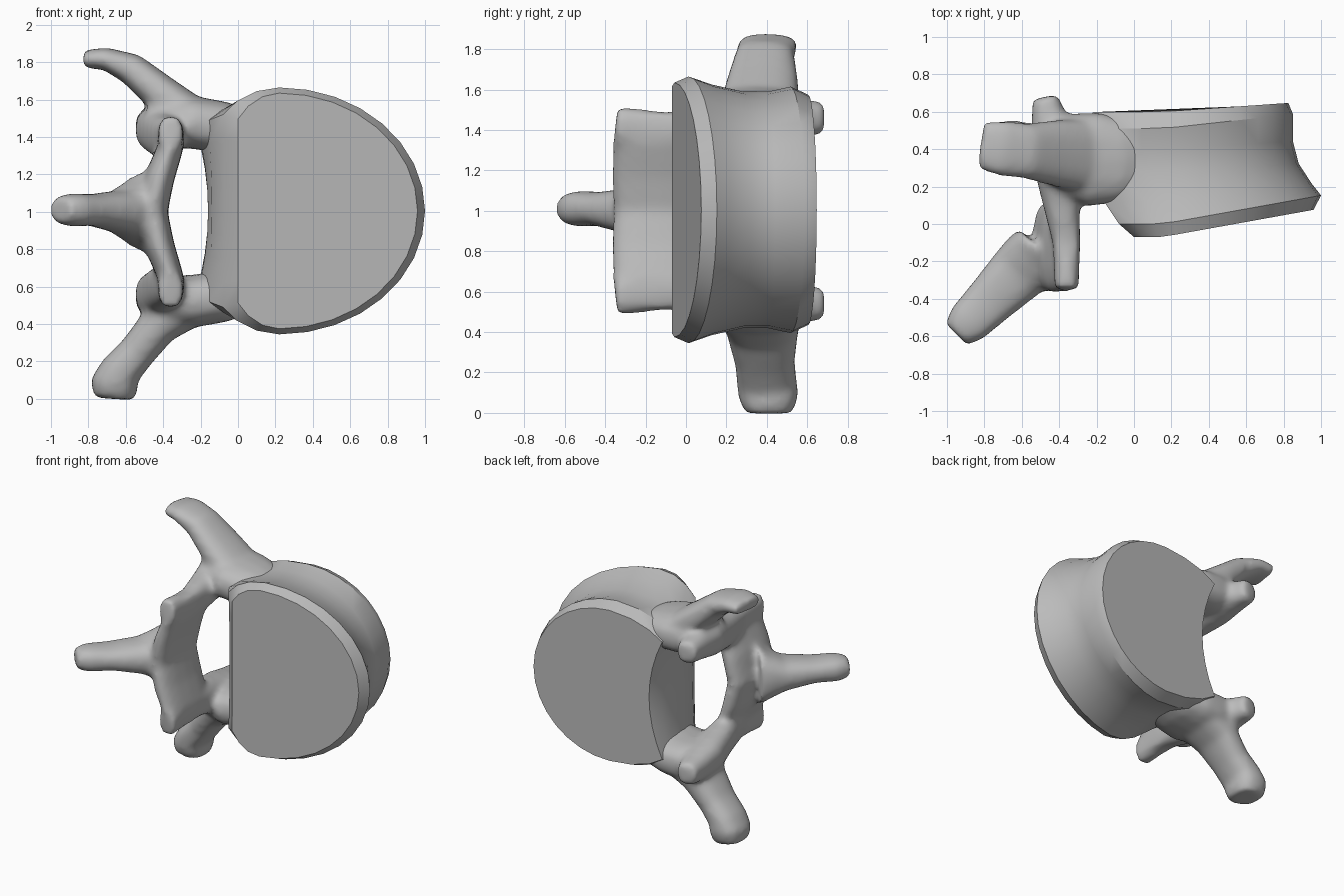
import bpy, bmesh, math
from mathutils import Vector

cube = bpy.data.objects.get("Cube")
if cube:
    bpy.data.objects.remove(cube)

bone = bpy.data.materials.new("bone_grey")
bone.use_nodes = True
bone.diffuse_color = (0.5, 0.5, 0.5, 1)
bone.node_tree.nodes["Principled BSDF"].inputs["Base Color"].default_value = (0.5, 0.5, 0.5, 1)

MID = 1.0  # height of the mirror plane


def bridge(bm, loops):
    """Skin a list of equal-sized point loops and cap both ends."""
    rows = [[bm.verts.new(p) for p in loop] for loop in loops]
    n = len(rows[0])
    for a, b in zip(rows, rows[1:]):
        for i in range(n):
            j = (i + 1) % n
            bm.faces.new((a[i], a[j], b[j], b[i]))
    bm.faces.new(rows[0][::-1])
    bm.faces.new(rows[-1])


def loft(bm, path, wide, flip=False, sides=16):
    """Rounded sections along a path of (x, y, z, half width, half thickness)."""
    pts = [Vector(p[:3]) for p in path]
    if flip:
        for p in pts:
            p.z = 2 * MID - p.z
    loops = []
    for k, p in enumerate(pts):
        t = (pts[min(k + 1, len(pts) - 1)] - pts[max(k - 1, 0)]).normalized()
        w = Vector(wide)
        w = (w - t * w.dot(t)).normalized()
        v = t.cross(w)
        loop = []
        for i in range(sides):
            ang = math.tau * i / sides
            c, s = math.cos(ang), math.sin(ang)
            c = math.copysign(abs(c) ** 0.8, c)
            s = math.copysign(abs(s) ** 0.8, s)
            loop.append(p + w * c * path[k][3] + v * s * path[k][4])
        loops.append(loop)
    bridge(bm, loops)


def finish(bm, name):
    bmesh.ops.recalc_face_normals(bm, faces=bm.faces)
    mesh = bpy.data.meshes.new(name)
    bm.to_mesh(mesh)
    bm.free()
    mesh.materials.append(bone)
    obj = bpy.data.objects.new(name, mesh)
    bpy.context.collection.objects.link(obj)
    return obj


def body_loop(y, slope, right, half, corner, mid):
    """D-shaped outline; the canal side runs between two corners through mid."""
    upper = []
    apex = 0.22
    for i in range(9):  # rounded outer side
        a = math.pi / 2 * i / 8
        upper.append((apex + (right - apex) * math.cos(a), half * math.sin(a)))
    for f, g in ((0.4, 0.97), (0.75, 0.89), (1, 0.78)):  # shoulder to corner
        upper.append((apex + (corner - apex) * f, half * g))
    for f in (0.75, 0.5, 0.25, 0):  # canal wall
        upper.append((mid + (corner - mid) * f * f, half * 0.78 * f))
    outline = upper + [(x, -z) for x, z in upper[-2:0:-1]]
    return [(x, y + slope * max(0, x - 0.15), MID + 0.005 + z) for x, z in outline]


# Body: bevelled end rims and a narrow waist
bm = bmesh.new()
bridge(bm, [body_loop(*r) for r in (
    (-0.07, 0.18, 0.96, 0.63, 0, 0),
    (0, 0.18, 1, 0.66, -0.08, -0.07),
    (0.12, 0.12, 0.95, 0.62, -0.16, -0.14),
    (0.28, 0.06, 0.88, 0.585, -0.22, -0.16),
    (0.4, 0.06, 0.85, 0.585, -0.23, -0.16),
    (0.51, 0.11, 0.85, 0.61, -0.23, -0.15),
    (0.6, 0.07, 0.825, 0.57, -0.22, -0.11))])
body = finish(bm, "vertebral_body")

# Arch: all processes skinned together
bm = bmesh.new()
Y, Z = (0, 1, 0), (0, 0, 1)
pedicle = [(0.1, 0.33, 1.41, 0.16, 0.11), (-0.08, 0.34, 1.45, 0.23, 0.14),
           (-0.22, 0.345, 1.475, 0.255, 0.14), (-0.35, 0.38, 1.48, 0.22, 0.14),
           (-0.47, 0.4, 1.51, 0.17, 0.1)]
articular = [(-0.36, -0.35, 1.42, 0.1, 0.065), (-0.36, -0.1, 1.39, 0.1, 0.075),
             (-0.39, 0.12, 1.4, 0.12, 0.1), (-0.43, 0.36, 1.44, 0.12, 0.12),
             (-0.45, 0.55, 1.46, 0.1, 0.1), (-0.475, 0.68, 1.46, 0.08, 0.07)]
for flip in (False, True):
    loft(bm, pedicle, Y, flip)
    loft(bm, articular, Z, flip)

# Transverse processes, the lower one steeper and blunter
loft(bm, [(-0.22, 0.36, 1.49, 0.2, 0.11), (-0.42, 0.38, 1.64, 0.18, 0.1),
          (-0.57, 0.39, 1.765, 0.15, 0.085), (-0.71, 0.405, 1.82, 0.15, 0.06),
          (-0.82, 0.42, 1.815, 0.13, 0.05)], Y)
loft(bm, [(-0.22, 0.36, 0.51, 0.2, 0.11), (-0.42, 0.38, 0.4, 0.18, 0.11),
          (-0.54, 0.39, 0.25, 0.15, 0.1), (-0.63, 0.4, 0.15, 0.15, 0.11),
          (-0.66, 0.41, 0.08, 0.15, 0.13), (-0.665, 0.41, 0, 0.12, 0.11)], Y)

# Lamina plate bowed around the canal
loft(bm, [(-0.36, -0.12, 1.48, 0.22, 0.06), (-0.36, -0.12, 1.35, 0.24, 0.07),
          (-0.42, -0.12, 1.18, 0.25, 0.08), (-0.46, -0.12, 1, 0.24, 0.085),
          (-0.42, -0.12, 0.82, 0.25, 0.08), (-0.36, -0.12, 0.65, 0.24, 0.07),
          (-0.36, -0.12, 0.52, 0.22, 0.06)], Y)

# Spinous process
loft(bm, [(-0.5, -0.14, 1, 0.16, 0.22), (-0.55, -0.19, 1, 0.17, 0.17),
          (-0.63, -0.27, 1, 0.16, 0.115), (-0.78, -0.42, 1.01, 0.135, 0.085),
          (-0.89, -0.53, 1.01, 0.12, 0.09), (-0.95, -0.59, 1.01, 0.085, 0.07)], Y)
arch = finish(bm, "vertebral_arch")

# Fuse the arch into one smooth skin
fuse = arch.modifiers.new("fuse", "REMESH")
fuse.mode = "VOXEL"
fuse.voxel_size = 0.02
fuse.use_smooth_shade = True
relax = arch.modifiers.new("relax", "SMOOTH")
relax.factor = 0.5
relax.iterations = 14

# Smooth the body but keep its rims crisp
bpy.ops.object.select_all(action="DESELECT")
body.select_set(True)
bpy.context.view_layer.objects.active = body
bpy.ops.object.shade_smooth_by_angle(angle=math.radians(32))
